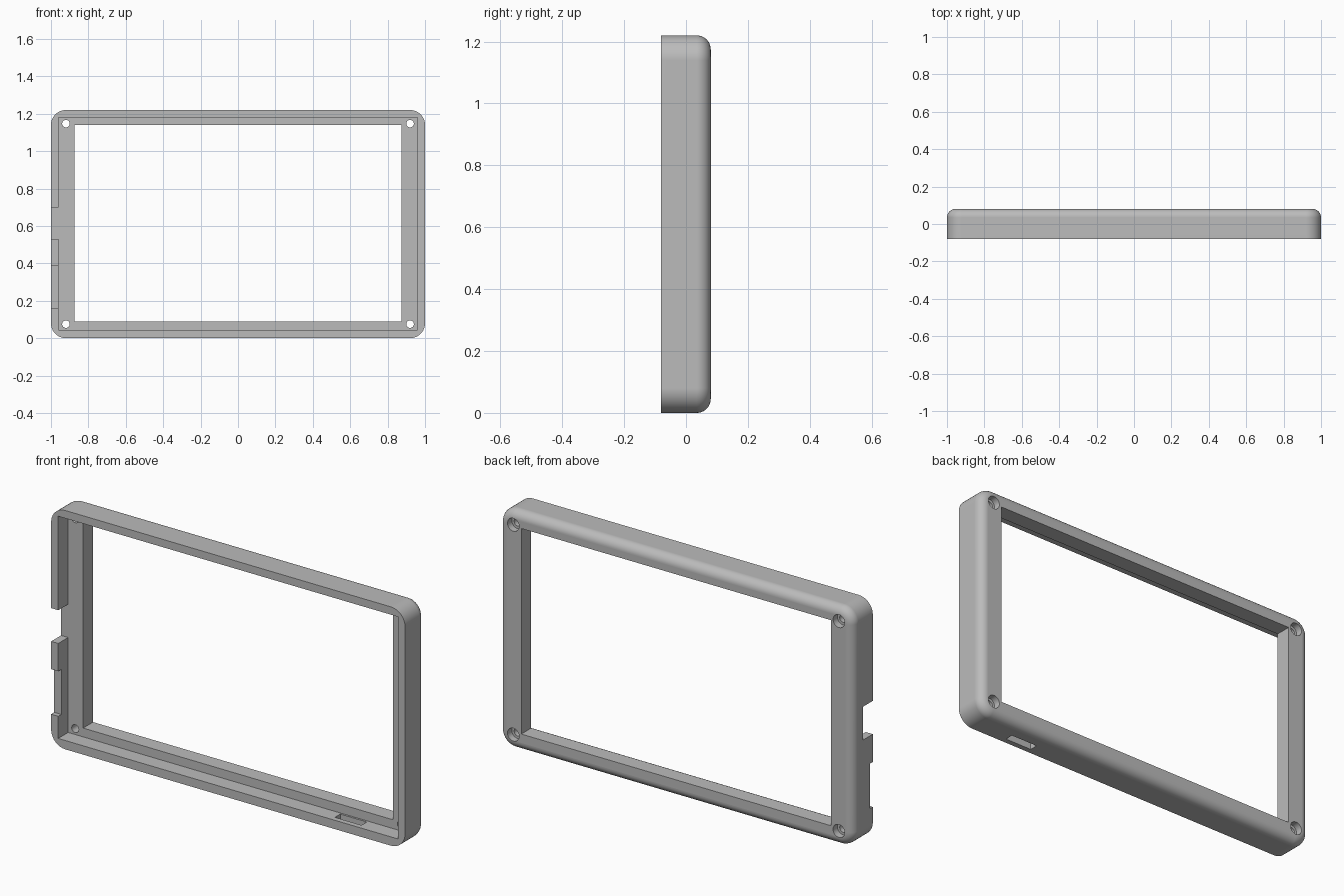
import bpy
import bmesh
from math import sin, cos, pi, radians
from mathutils import Matrix, Vector

if "Cube" in bpy.data.objects:
    bpy.data.objects.remove(bpy.data.objects["Cube"], do_unlink=True)

W, H, D = 1.0, 1.22, 0.08          # half width, height, half depth
CORNER, FILLET = 0.08, 0.045       # outline corner radius, back edge radius
SEG = 10

grey = bpy.data.materials.new("plain grey")
grey.use_nodes = True
colour = (0.5, 0.5, 0.5, 1)
grey.diffuse_color = colour
grey.node_tree.nodes["Principled BSDF"].inputs["Base Color"].default_value = colour


def add_object(name, bm):
    bmesh.ops.recalc_face_normals(bm, faces=bm.faces)
    mesh = bpy.data.meshes.new(name)
    bm.to_mesh(mesh)
    bm.free()
    mesh.materials.append(grey)
    obj = bpy.data.objects.new(name, mesh)
    bpy.context.collection.objects.link(obj)
    return obj


def outline(bm, inset, y):
    """Ring of vertices around the rounded rectangle, inset at depth y."""
    ring = []
    for i, (sx, sz) in enumerate([(1, 1), (-1, 1), (-1, -1), (1, -1)]):
        cx, cz = sx * (W - CORNER), H / 2 + sz * (H / 2 - CORNER)
        for k in range(SEG + 1):
            a = (i + k / SEG) * pi / 2
            r = CORNER - inset
            ring.append(bm.verts.new((cx + r * cos(a), y, cz + r * sin(a))))
    return ring


def box(name, x0, x1, y0, y1, z0, z1):
    bm = bmesh.new()
    size = Matrix.Diagonal((x1 - x0, y1 - y0, z1 - z0, 1))
    place = Matrix.Translation(((x0 + x1) / 2, (y0 + y1) / 2, (z0 + z1) / 2))
    bmesh.ops.create_cube(bm, size=1, matrix=place @ size)
    return add_object(name, bm)


def drill(name, x, z, radius, y0, y1):
    bm = bmesh.new()
    place = Matrix.Translation(Vector((x, (y0 + y1) / 2, z))) @ Matrix.Rotation(pi / 2, 4, "X")
    bmesh.ops.create_cone(bm, cap_ends=True, segments=32, radius1=radius,
                          radius2=radius, depth=y1 - y0, matrix=place)
    return add_object(name, bm)


# Solid body with rounded corners and a rounded back edge
bm = bmesh.new()
rings = [outline(bm, 0, -D)]
for k in range(SEG + 1):
    t = k / SEG * pi / 2
    rings.append(outline(bm, FILLET * (1 - cos(t)), D - FILLET + FILLET * sin(t)))
for a, b in zip(rings, rings[1:]):
    for i in range(len(a)):
        j = (i + 1) % len(a)
        bm.faces.new((a[i], a[j], b[j], b[i]))
bm.faces.new(rings[0])
bm.faces.new(rings[-1])
frame = add_object("bezel_frame", bm)

# Front cavity, screen opening, side notches and bottom slot
cutters = [
    box("cavity_cutter", -0.96, 0.96, -0.2, 0, 0.045, 1.18),
    box("opening_cutter", -0.875, 0.875, -0.1, 0.2, 0.09, 1.14),
    box("deep_notch_cutter", -1.1, -0.9, -0.2, 0, 0.53, 0.70),
    box("shallow_notch_cutter", -1.1, -0.9, -0.2, -0.055, 0.158, 0.388),
    box("slot_cutter", 0.585, 0.735, -0.053, -0.01, -0.1, 0.06),
]
# Counterbored screw holes in the corners
for x in (-0.92, 0.92):
    for z in (0.075, 1.147):
        cutters.append(drill("hole_cutter", x, z, 0.02, -0.05, 0.2))
        cutters.append(drill("counterbore_cutter", x, z, 0.033, 0.045, 0.2))

for cutter in cutters:
    mod = frame.modifiers.new(cutter.name, "BOOLEAN")
    mod.operation = "DIFFERENCE"
    mod.solver = "EXACT"
    mod.object = cutter

# Bake the cuts and drop the cutters
bpy.context.view_layer.update()
deps = bpy.context.evaluated_depsgraph_get()
cut_mesh = bpy.data.meshes.new_from_object(frame.evaluated_get(deps))
frame.modifiers.clear()
frame.data = cut_mesh
frame.data.materials.clear()
frame.data.materials.append(grey)
for poly in frame.data.polygons:
    poly.material_index = 0
for cutter in cutters:
    bpy.data.objects.remove(cutter, do_unlink=True)

# Smooth fillets, crisp edges
for obj in bpy.context.selected_objects:
    obj.select_set(False)
frame.select_set(True)
bpy.context.view_layer.objects.active = frame
bpy.ops.object.shade_smooth_by_angle(angle=radians(30))
normals = frame.modifiers.new("flat_face_normals", "WEIGHTED_NORMAL")
normals.keep_sharp = True
